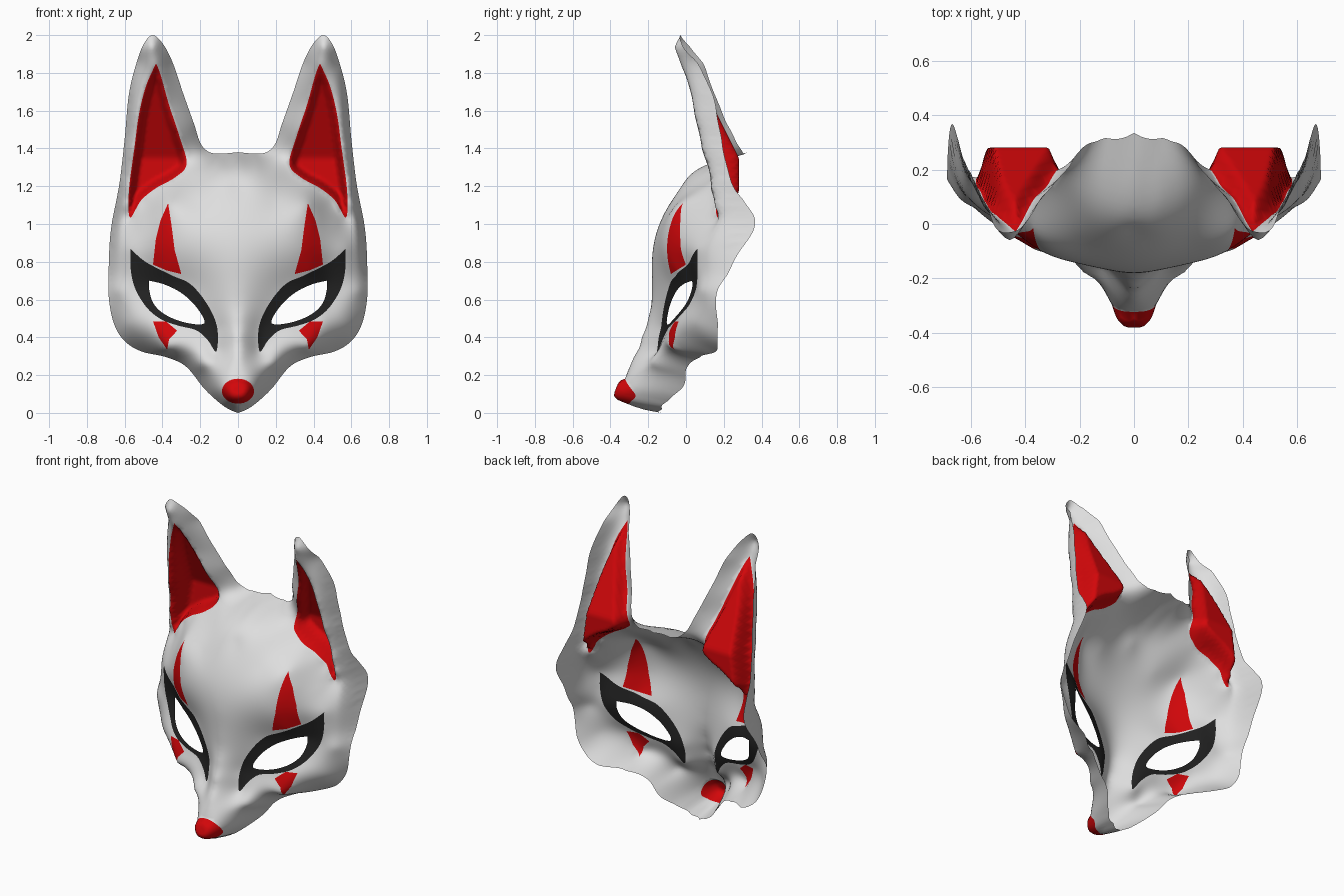
import bpy, bmesh, math
from mathutils import Vector
from mathutils.geometry import delaunay_2d_cdt

if "Cube" in bpy.data.objects:
    bpy.data.objects.remove(bpy.data.objects["Cube"])

STEP = 0.016

# Curves of the right half, each point is (x, z, depth y)
outline = [(0, 0, -.13), (.05, .02, -.125), (.106, .06, -.1), (.18, .13, -.02), (.275, .245, .01),
           (.38, .295, .09), (.51, .325, .16), (.60, .38, .165), (.656, .47, .17), (.683, .6, .16),
           (.685, .73, .22), (.68, .89, .31), (.667, 1.01, .365), (.643, 1.13, .305), (.624, 1.24, .235),
           (.6, 1.45, .19), (.577, 1.69, .14), (.535, 1.86, .06), (.495, 1.96, -.02), (.45, 2, -.03),
           (.395, 1.95, .015), (.344, 1.85, .095), (.29, 1.69, .15), (.233, 1.53, .215), (.2, 1.43, .265),
           (.16, 1.385, .3), (.106, 1.372, .33), (0, 1.38, .34)]
ear_patch = [(.434, 1.85, -.03), (.487, 1.73, .015), (.524, 1.58, .045), (.55, 1.39, .085),
             (.577, 1.18, .13), (.572, 1.035, .175), (.513, 1.125, .172), (.434, 1.19, .155),
             (.328, 1.25, .15), (.272, 1.32, .19), (.312, 1.47, .15), (.365, 1.63, .095), (.41, 1.79, .01)]
eye_rim = [(.57, .87, .06), (.49, .8, .02), (.355, .73, -.05), (.25, .68, -.085), (.16, .57, -.115),
           (.11, .45, -.13), (.115, .325, -.147), (.16, .385, -.125), (.22, .437, -.1), (.32, .463, -.08),
           (.41, .497, -.045), (.485, .56, .01), (.545, .66, .055), (.568, .76, .06)]
eye_hole = [(.47, .70), (.39, .68), (.30, .635), (.22, .56), (.178, .475), (.275, .477), (.38, .517),
            (.445, .575), (.47, .65)]
brow_mark = [(.37, 1.11, -.02), (.41, 1.02, -.03), (.435, .92, -.03), (.45, .785, .0),
             (.38, .755, -.05), (.30, .735, -.08), (.335, .86, -.1), (.353, 1.0, -.08)]
cheek_mark = [(.45, .485, -.04), (.42, .4, -.06), (.375, .335, -.08), (.365, .39, -.085), (.322, .435, -.085),
              (.38, .483, -.06)]
centre_line = [(0, .02, -.235), (0, .05, -.305), (0, .12, -.325), (0, .2, -.315), (0, .3, -.275),
               (0, .4, -.235), (0, .5, -.2), (0, .65, -.18), (0, .8, -.18), (0, 1.0, -.14),
               (0, 1.1, -.09), (0, 1.2, -.02), (0, 1.31, .1), (0, 1.353, .22)]
face_form = [(.055, .06, -.28), (.09, .12, -.28), (.1, .22, -.25), (.19, .26, -.18), (.29, .34, -.105),
             (.2, .2, -.07), (.2, .9, -.145), (.2, 1.1, -.06), (.1, 1.3, .1), (.1, 1.347, .22),
             (.17, 1.345, .22), (.19, 1.28, .11), (.24, 1.3, .16), (.52, 1.0, .09), (.605, 1.1, .155),
             (.64, .65, .09), (.58, .47, .06), (.455, 1.94, -.07), (.47, .69, .035)]


def curve(pts, closed, sharp=False):
    """Smooth or straight-sided curve through the points, sampled at about STEP."""
    p = [Vector(q[:2]) for q in pts]
    n, out = len(p), []
    for i in range(n if closed else n - 1):
        b, c = p[i], p[(i + 1) % n]
        # the first point of a closed loop stays a sharp corner
        a = p[i - 1] if i else b
        d = c if (i == n - 1 or (i == n - 2 and not closed)) else p[(i + 2) % n]
        if sharp:
            a, d = 2 * b - c, 2 * c - b
        k = max(2, math.ceil((c - b).length / STEP))
        for s in range(k):
            t = s / k
            out.append(.5 * (2 * b + (c - a) * t + (2 * a - 5 * b + 4 * c - d) * t * t
                             + (3 * b - a - 3 * c + d) * t ** 3))
    return out if closed else out + [p[-1]]


def inside(q, poly):
    hit = False
    for i, b in enumerate(poly):
        a = poly[i - 1]
        if (a.y > q.y) != (b.y > q.y) and q.x < (b.x - a.x) * (q.y - a.y) / (b.y - a.y) + a.x:
            hit = not hit
    return hit


def ramp(a, b, v):
    t = min(1, max(0, (v - a) / (b - a)))
    return t * t * (3 - 2 * t)


edge = curve(outline, False)
side_edge = [e for e in edge if e.x > .45 and e.y > .5]


def curl(x, z):
    """Rim of ear and temple, folded backwards close to the outer edge."""
    if x < .4 or z < .5:
        return 0
    d = min(math.hypot(e.x - x, e.y - z) for e in side_edge)
    size = .1 * ramp(.55, .95, z) * (1 - ramp(1.6, 1.95, z)) + .08 * math.exp(-((z - 1.01) / .12) ** 2)
    return size * max(0, 1 - d / .06) ** 2


# Sculpted depth: a symmetric thin-plate surface through all known points
ctrl = outline + ear_patch + eye_rim + brow_mark + cheek_mark + centre_line + face_form


def phi(x, z, c):
    r = (z - c[1]) ** 2
    r1, r2 = r + (x - c[0]) ** 2, r + (x + c[0]) ** 2
    return (r1 * math.log(r1) if r1 > 1e-12 else 0) + (r2 * math.log(r2) if r2 > 1e-12 else 0)


def solve(m):
    n = len(m)
    for i in range(n):
        k = max(range(i, n), key=lambda r: abs(m[r][i]))
        m[i], m[k] = m[k], m[i]
        for r in range(i + 1, n):
            f = m[r][i] / m[i][i]
            if f:
                m[r] = [u - f * v for u, v in zip(m[r], m[i])]
    x = [0] * n
    for i in reversed(range(n)):
        x[i] = (m[i][n] - sum(m[i][j] * x[j] for j in range(i + 1, n))) / m[i][i]
    return x


# the chin is followed closely, the rest is smoothed a little
rows = [[phi(p[0], p[1], c) + ((.0002 if p[1] < .1 else .002) if c is p else 0) for c in ctrl]
        + [1, p[1], p[2] - curl(p[0], p[1])] for p in ctrl]
rows.append([1] * len(ctrl) + [0, 0, 0])
rows.append([c[1] for c in ctrl] + [0, 0, 0])
weights = solve(rows)

ear, rim, hole = curve(ear_patch, True), curve(eye_rim, True), curve(eye_hole, True)
brow, cheek = curve(brow_mark, True, True), curve(cheek_mark, True, True)
NOSE_Z, NOSE_X, NOSE_H = .115, .085, .066
nose = [Vector((NOSE_X * math.sin(a), NOSE_Z + NOSE_H * math.cos(a)))
        for a in (math.pi * i / 16 for i in range(17))]
seam = [Vector((0, 1.38 * (1 - i / 80))) for i in range(1, 80)]
border = edge + seam


def depth(q):
    y = sum(w * phi(q.x, q.y, c) for w, c in zip(weights, ctrl)) + weights[-2] + weights[-1] * q.y
    y += curl(q.x, q.y)
    # hollow of the ear
    if inside(q, ear):
        target = max(y, .28 - .5 * max(0, q.y - 1.35))
        y += (target - y) * ramp(0, .045, min((q - e).length for e in ear))
    # round nose tip
    r = (q.x / NOSE_X) ** 2 + ((q.y - NOSE_Z) / NOSE_H) ** 2
    return y - .04 * math.sqrt(max(0, 1 - r))


# Flat triangulation with every painted border cut in
pts, cuts = [], []
for loop, closed in ((border, True), (ear, True), (rim, True), (hole, True), (brow, True),
                     (cheek, True), (nose, False)):
    s, n = len(pts), len(loop)
    pts += loop
    cuts += [(s + i, s + (i + 1) % n) for i in range(n if closed else n - 1)]
fixed = list(pts)
for j in range(int(2 / STEP) + 1):
    near = [f for f in fixed if abs(f.y - j * STEP) < STEP]
    for i in range(1, 44):
        q = Vector((STEP * (i + .5 * (j % 2)), j * STEP))
        if all((q - f).length > .6 * STEP for f in near) and inside(q, border):
            pts.append(q)
flat, _, tris, *_ = delaunay_2d_cdt(pts, cuts, [], 0, 1e-5)

mesh = bpy.data.meshes.new("fox_mask")
mask = bpy.data.objects.new("fox_mask", mesh)
bpy.context.collection.objects.link(mask)
for name, colour in (("white", (.73, .73, .73)), ("red", (.65, .002, .003)), ("black", (.016, .016, .016))):
    m = bpy.data.materials.new(name)
    m.diffuse_color = (*colour, 1)
    m.use_nodes = True
    m.node_tree.nodes["Principled BSDF"].inputs["Base Color"].default_value = m.diffuse_color
    mesh.materials.append(m)

# Lift the flat sheet into the mask and paint its regions
bm = bmesh.new()
verts = [bm.verts.new((0 if abs(q.x) < 1e-4 else q.x, depth(q), q.y)) for q in flat]
for t in tris:
    c = sum((flat[i] for i in t), Vector((0, 0))) / 3
    if not inside(c, border) or inside(c, hole):
        continue
    f = bm.faces.new([verts[i] for i in t])
    f.smooth = True
    if inside(c, rim):
        f.material_index = 2
    elif any(inside(c, p) for p in (ear, brow, cheek, nose)):
        f.material_index = 1
bmesh.ops.delete(bm, geom=[v for v in bm.verts if not v.link_faces], context='VERTS')
bm.to_mesh(mesh)
bm.free()

# Left half
mirror = mask.modifiers.new("left_half", 'MIRROR')
mirror.merge_threshold = .0005
